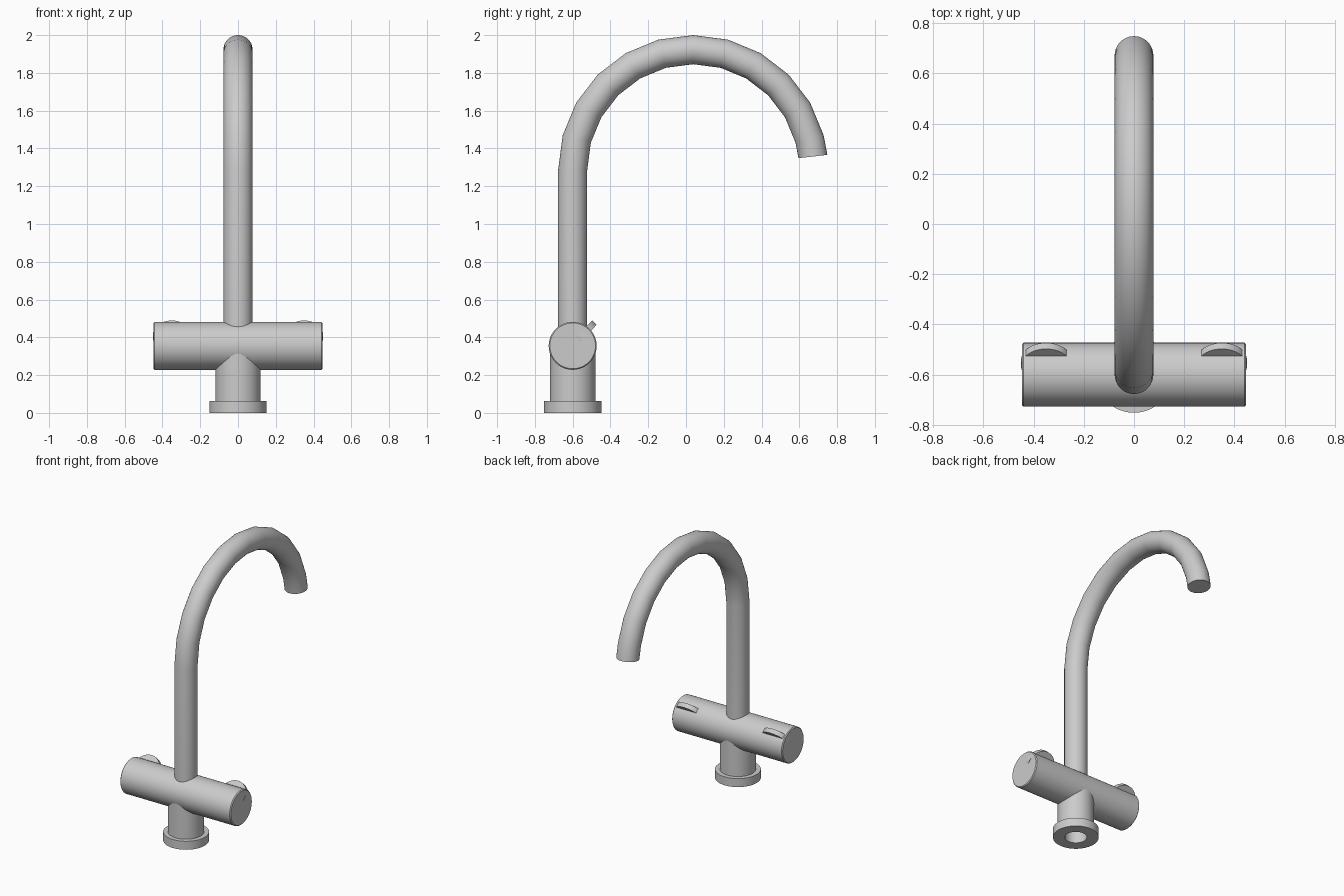
import bpy, bmesh, math
from mathutils import Matrix, Vector

cube = bpy.data.objects.get("Cube")
if cube:
    bpy.data.objects.remove(cube, do_unlink=True)

metal = bpy.data.materials.new("brushed_grey_metal")
metal.use_nodes = True
GREY = (0.6, 0.6, 0.6, 1)
metal.diffuse_color = GREY
metal.node_tree.nodes["Principled BSDF"].inputs["Base Color"].default_value = GREY

SIDES = 48
BODY_Y = -0.6
BAR_Z = 0.355


def loft(name, rings):
    """Skin a list of vertex rings, capping both ends."""
    bm = bmesh.new()
    loops = [[bm.verts.new(p) for p in ring] for ring in rings]
    for a, b in zip(loops, loops[1:]):
        for i in range(SIDES):
            j = (i + 1) % SIDES
            bm.faces.new((a[i], a[j], b[j], b[i]))
    bm.faces.new(loops[0])
    bm.faces.new(loops[-1])
    bmesh.ops.recalc_face_normals(bm, faces=bm.faces)
    mesh = bpy.data.meshes.new(name)
    bm.to_mesh(mesh)
    bm.free()
    mesh.materials.append(metal)
    obj = bpy.data.objects.new(name, mesh)
    bpy.context.collection.objects.link(obj)
    bpy.ops.object.select_all(action='DESELECT')
    obj.select_set(True)
    bpy.context.view_layer.objects.active = obj
    bpy.ops.object.shade_smooth_by_angle(angle=math.radians(35))
    return obj


def circle(radius, matrix):
    turns = [2 * math.pi * i / SIDES for i in range(SIDES)]
    return [matrix @ Vector((radius * math.cos(t), radius * math.sin(t), 0)) for t in turns]


def lathe(name, profile, matrix):
    """Turn (radius, height) pairs about the local z axis."""
    return loft(name, [circle(r, matrix @ Matrix.Translation((0, 0, h))) for r, h in profile])


# Column with base flange and a hollow underside
lathe("base_column",
      [(0.073, 0.3), (0.073, 0), (0.152, 0), (0.152, 0.062), (0.12, 0.062), (0.12, 0.36)],
      Matrix.Translation((0, BODY_Y, 0)))

# Horizontal valve bar with slightly eased ends
bar_axis = Matrix.Translation((0, BODY_Y, BAR_Z)) @ Matrix.Rotation(math.pi / 2, 4, 'Y')
lathe("valve_bar", [(0.121, -0.447), (0.127, -0.441), (0.127, 0.441), (0.121, 0.447)], bar_axis)

# Thin disc levers set into the back of the bar
tilt = math.radians(47)
for side, x in (("left", 0.35), ("right", -0.35)):
    place = (Matrix.Translation((x, BODY_Y, BAR_Z)) @ Matrix.Rotation(tilt, 4, 'X')
             @ Matrix.Translation((0, 0.068, 0)))
    lathe(side + "_lever", [(0.1, -0.0165), (0.1, 0.0165)], place)

# Gooseneck spout: straight riser, then a faceted arc
PIPE, BEND, CENTRE_Y, CENTRE_Z = 0.077, 0.638, 0.038, 1.285
rings = [circle(PIPE, Matrix.Translation((0, BODY_Y, 0.4)))]
for degrees in list(range(180, 0, -15)) + [6.5]:
    a = math.radians(degrees)
    spot = Matrix.Translation((0, CENTRE_Y + BEND * math.cos(a), CENTRE_Z + BEND * math.sin(a)))
    rings.append(circle(PIPE, spot @ Matrix.Rotation(a - math.pi, 4, 'X')))
loft("gooseneck_spout", rings)
